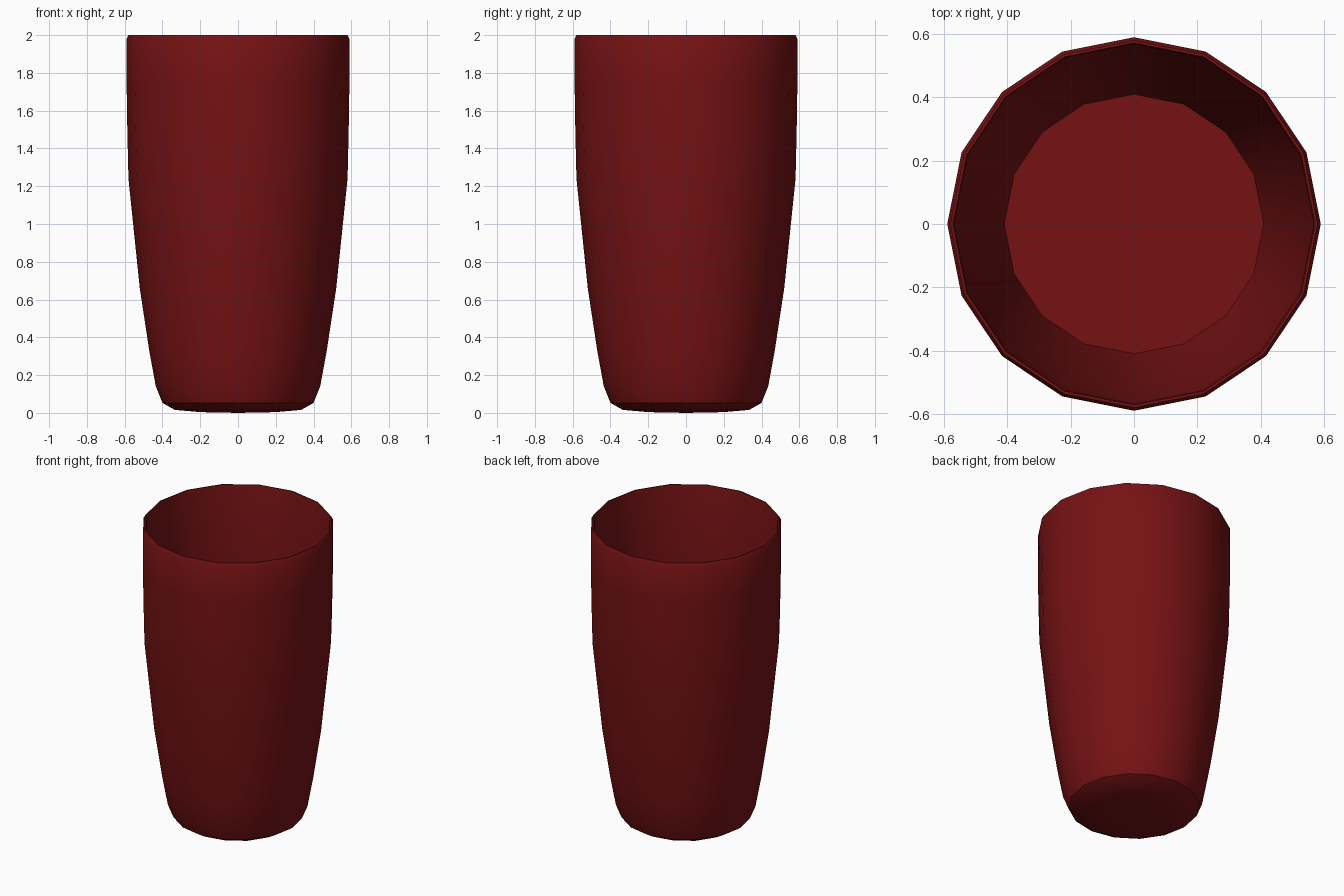
import bpy, bmesh, math

if "Cube" in bpy.data.objects:
    bpy.data.objects.remove(bpy.data.objects["Cube"])

red = bpy.data.materials.new("dark_red")
red.diffuse_color = (0.18, 0.006, 0.007, 1)
red.use_nodes = True
red.node_tree.nodes["Principled BSDF"].inputs["Base Color"].default_value = red.diffuse_color


def lathe(name, profile, sides):
    """Revolve an (r, z) profile around z; r = 0 gives a pole."""
    bm = bmesh.new()
    rings = []
    for r, z in profile:
        n = 1 if r == 0 else sides
        rings.append([bm.verts.new((r * math.cos(2 * math.pi * i / sides),
                                    r * math.sin(2 * math.pi * i / sides), z))
                      for i in range(n)])
    for a, b in zip(rings, rings[1:]):
        for i in range(sides):
            j = (i + 1) % sides
            quad = [a[i % len(a)], a[j % len(a)], b[j % len(b)], b[i % len(b)]]
            bm.faces.new(list(dict.fromkeys(quad)))
    bmesh.ops.recalc_face_normals(bm, faces=bm.faces)
    mesh = bpy.data.meshes.new(name)
    bm.to_mesh(mesh)
    bm.free()
    obj = bpy.data.objects.new(name, mesh)
    bpy.context.collection.objects.link(obj)
    mesh.materials.append(red)
    bpy.ops.object.select_all(action='DESELECT')
    obj.select_set(True)
    bpy.context.view_layer.objects.active = obj
    bpy.ops.object.shade_smooth_by_angle(angle=math.radians(30))
    return obj


# Tumbler: outside from the base up, over the rim, down the inside to the floor
outer = [(0, 0), (0.20, 0.004), (0.335, 0.016), (0.40, 0.053), (0.435, 0.14),
         (0.47, 0.33), (0.52, 0.66), (0.58, 1.24), (0.586, 1.50),
         (0.59, 1.75), (0.59, 1.98), (0.58, 2.0)]
inner = [(0.572, 2.0), (0.568, 1.98), (0.566, 1.50), (0.56, 1.24),
         (0.50, 0.66), (0.45, 0.33), (0.425, 0.16), (0.41, 0.09), (0, 0.09)]
lathe("cup", outer + inner, 16)

# Small raised disc in the middle of the floor
lathe("floor_disc", [(0, 0.085), (0.112, 0.085), (0.112, 0.094), (0, 0.094)], 32)
